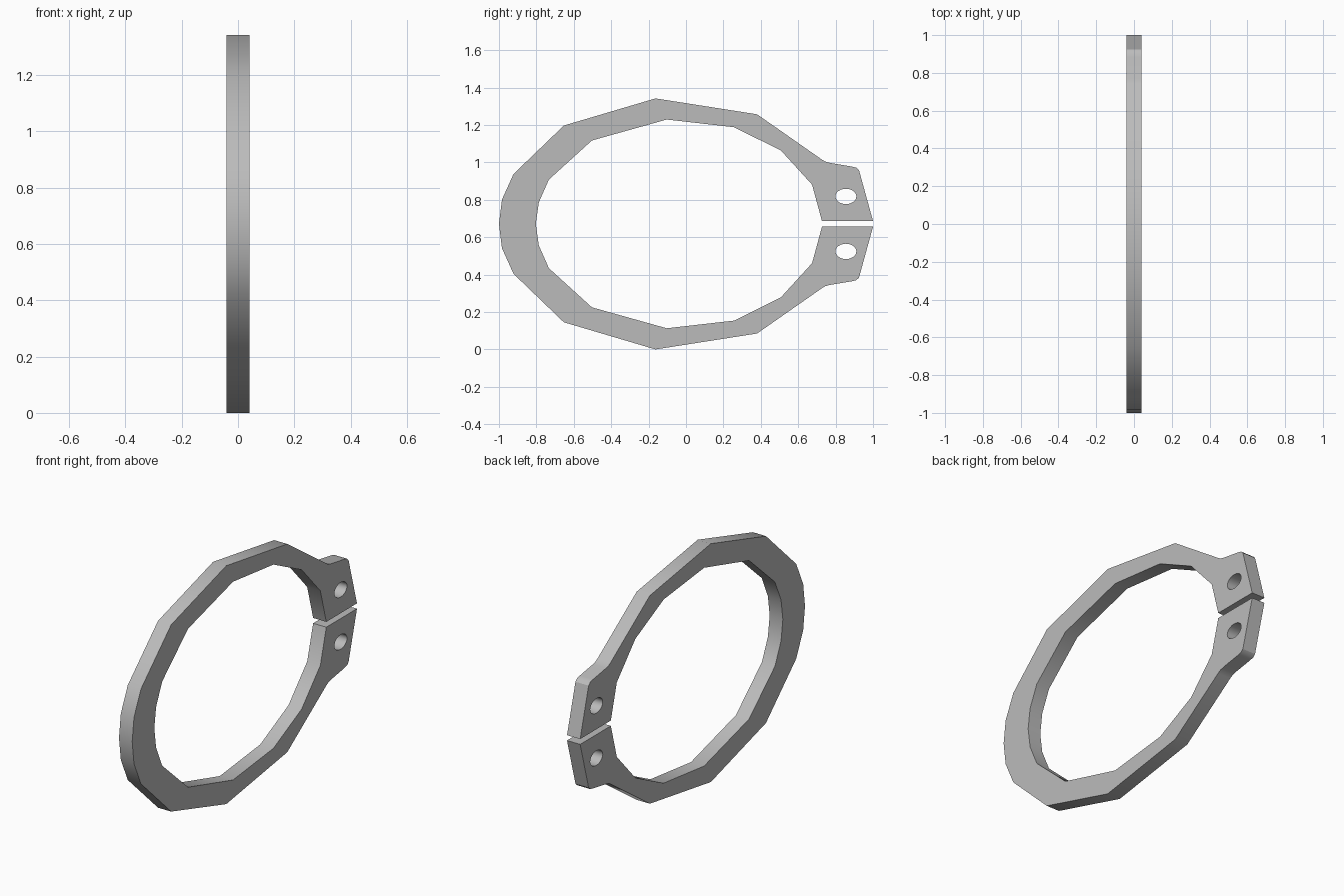
import bpy, bmesh, math
from mathutils import Matrix

cube = bpy.data.objects.get("Cube")
if cube:
    bpy.data.objects.remove(cube, do_unlink=True)

HALF = 0.041     # half thickness
MID = 0.671      # height of the mirror plane

steel = bpy.data.materials.new("plain_grey_steel")
steel.use_nodes = True
grey = (0.5, 0.5, 0.5, 1)
steel.diffuse_color = grey
steel.node_tree.nodes["Principled BSDF"].inputs["Base Color"].default_value = grey

# Upper half outline (y, height above the mirror plane): rim, lug, then bore
outer = [(-1, 0), (-0.984, 0.13), (-0.922, 0.267), (-0.653, 0.526),
         (-0.163, 0.671), (0.38, 0.586), (0.725, 0.345), (0.745, 0.333),
         (0.77, 0.326), (0.885, 0.307), (0.91, 0.301), (0.925, 0.287), (1, 0.015)]
inner = [(0.727, 0.015), (0.674, 0.21), (0.508, 0.392), (0.257, 0.517),
         (-0.103, 0.558), (-0.503, 0.446), (-0.733, 0.237), (-0.787, 0.115),
         (-0.803, 0)]


def mirrored(points):
    return [(y, -z) for y, z in reversed(points)]


def new_object(name, bm):
    mesh = bpy.data.meshes.new(name)
    bm.to_mesh(mesh)
    bm.free()
    mesh.materials.append(steel)
    obj = bpy.data.objects.new(name, mesh)
    bpy.context.collection.objects.link(obj)
    return obj


# Open ring with two lugs, extruded from its outline
outline = mirrored(outer)[:-1] + outer + inner + mirrored(inner)[1:]
bm = bmesh.new()
face = bm.faces.new([bm.verts.new((-HALF, y, z + MID)) for y, z in outline])
side = bmesh.ops.extrude_face_region(bm, geom=[face], use_keep_orig=True)
moved = [v for v in side["geom"] if isinstance(v, bmesh.types.BMVert)]
bmesh.ops.translate(bm, verts=moved, vec=(2 * HALF, 0, 0))
bmesh.ops.recalc_face_normals(bm, faces=bm.faces)
ring = new_object("retaining_ring", bm)
bpy.context.view_layer.objects.active = ring
ring.select_set(True)

# Oval plier holes through the lugs
for name, sign in (("upper_hole", 1), ("lower_hole", -1)):
    bm = bmesh.new()
    place = (Matrix.Translation((0, 0.855, MID + sign * 0.147))
             @ Matrix.Diagonal((1, 0.056, 0.041, 1))
             @ Matrix.Rotation(math.pi / 2, 4, 'Y'))
    bmesh.ops.create_cone(bm, cap_ends=True, segments=24, radius1=1,
                          radius2=1, depth=0.3, matrix=place)
    cutter = new_object(name, bm)
    cutter.hide_render = True
    cut = ring.modifiers.new(name, 'BOOLEAN')
    cut.operation = 'DIFFERENCE'
    cut.solver = 'EXACT'
    cut.object = cutter
    bpy.ops.object.modifier_apply(modifier=cut.name)
    bpy.data.objects.remove(cutter, do_unlink=True)

bpy.ops.object.shade_smooth_by_angle(angle=math.radians(30))
